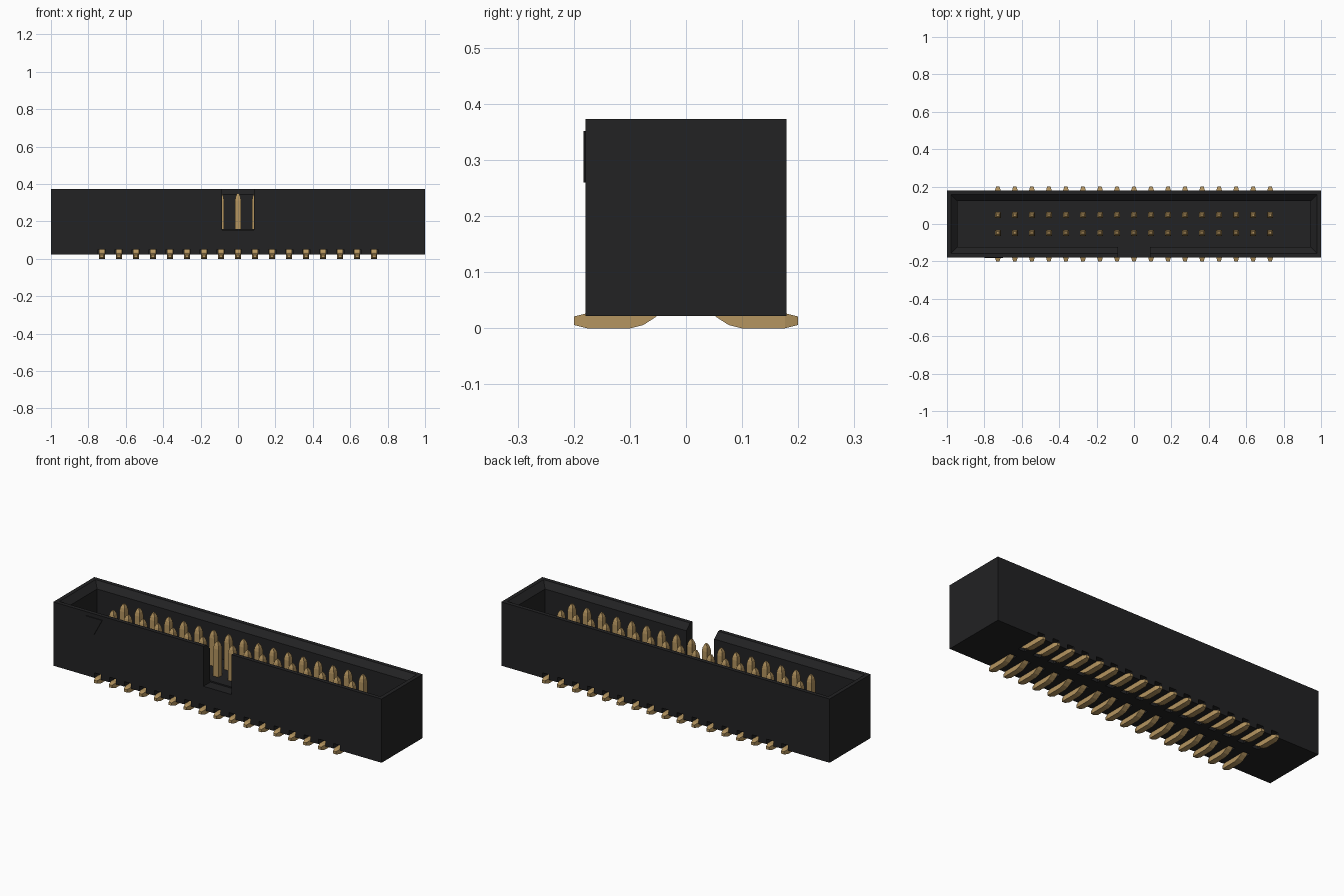
import bpy, bmesh

cube = bpy.data.objects.get("Cube")
if cube:
    bpy.data.objects.remove(cube, do_unlink=True)


def material(name, color, roughness):
    m = bpy.data.materials.new(name)
    m.use_nodes = True
    m.diffuse_color = color
    bsdf = m.node_tree.nodes["Principled BSDF"]
    bsdf.inputs["Base Color"].default_value = color
    bsdf.inputs["Roughness"].default_value = roughness
    return m


BLACK = material("black plastic", (0.016, 0.016, 0.017, 1), 0.6)
GOLD = material("gold metal", (0.46, 0.30, 0.115, 1), 0.5)


def loft(bm, rings):
    """Skin equal-length point rings and cap both ends."""
    loops = [[bm.verts.new(p) for p in ring] for ring in rings]
    n = len(loops[0])
    for a, b in zip(loops, loops[1:]):
        for i in range(n):
            j = (i + 1) % n
            bm.faces.new((a[i], a[j], b[j], b[i]))
    bm.faces.new(loops[0][::-1])
    bm.faces.new(loops[-1])


def rect(cx, cy, hx, hy, z):
    return [(cx - hx, cy - hy, z), (cx + hx, cy - hy, z),
            (cx + hx, cy + hy, z), (cx - hx, cy + hy, z)]


def box(bm, cx, cy, hx, hy, z0, z1):
    loft(bm, [rect(cx, cy, hx, hy, z0), rect(cx, cy, hx, hy, z1)])


def finish(bm, name, mat):
    bmesh.ops.recalc_face_normals(bm, faces=bm.faces)
    me = bpy.data.meshes.new(name)
    bm.to_mesh(me)
    bm.free()
    me.materials.append(mat)
    ob = bpy.data.objects.new(name, me)
    bpy.context.collection.objects.link(ob)
    return ob


def cut(target, bm, name):
    """Subtract a mesh from the target, then drop the cutter."""
    cutter = finish(bm, name, BLACK)
    cutter.hide_render = True
    mod = target.modifiers.new(name, "BOOLEAN")
    mod.operation = "DIFFERENCE"
    mod.solver = "EXACT"
    mod.object = cutter
    bpy.context.view_layer.objects.active = target
    bpy.ops.object.modifier_apply(modifier=mod.name)
    bpy.data.objects.remove(cutter, do_unlink=True)


HALF_Y, BOTTOM, TOP, FLOOR = 0.179, 0.022, 0.373, 0.16
COLUMNS, PITCH, ROW_Y = 17, 0.091, 0.047
PIN = 0.016  # half width of a pin
columns = [(i - (COLUMNS - 1) / 2) * PITCH for i in range(COLUMNS)]

# Shrouded housing
bm = bmesh.new()
box(bm, 0, 0, 1, HALF_Y, BOTTOM, TOP)
housing = finish(bm, "housing", BLACK)

# Cavity with a sloped lead-in around the rim
bm = bmesh.new()
levels = [(0.055, FLOOR), (0.055, TOP - 0.03), (0.022, TOP), (0.022, TOP + 0.05)]
loft(bm, [rect(0, 0, 1 - w, HALF_Y - w, z) for w, z in levels])
cut(housing, bm, "cavity_cutter")

# Key notch through the front wall
bm = bmesh.new()
box(bm, 0, -0.17, 0.085, 0.052, 0.153, TOP + 0.06)
cut(housing, bm, "notch_cutter")

# Relief slots above the solder leads
bm = bmesh.new()
for x in columns:
    for side in (-1, 1):
        box(bm, x, side * 0.14, 0.02, 0.11, 0, 0.05)
cut(housing, bm, "slot_cutter")

# First-pin triangle on the front wall
bm = bmesh.new()
triangle = [(-0.8, 0.352), (-0.7, 0.352), (-0.75, 0.26)]
loft(bm, [[(x, y, z) for x, z in triangle] for y in (-HALF_Y + 0.002, -HALF_Y - 0.004)])
finish(bm, "pin_one_mark", BLACK)

# Contact pins with tapered tips
bm = bmesh.new()
tip = [(PIN, 0.045), (PIN, 0.312), (0.013, 0.33), (0.006, 0.348)]
for x in columns:
    for side in (-1, 1):
        loft(bm, [rect(x, side * ROW_Y, w, w, z) for w, z in tip])
finish(bm, "contact_pins", GOLD)

# Bent solder leads, as (inner/outer bend, z) pairs swept from pin to tip
bm = bmesh.new()
path = [((0.031, 0.052), (0.063, 0.052)), ((0.038, 0.036), (0.066, 0.043)),
        ((0.054, 0.02), (0.073, 0.034)), ((0.076, 0.006), (0.086, 0.028)),
        ((0.1, 0), (0.1, 0.027)), ((0.176, 0), (0.176, 0.027)),
        ((0.2, 0.006), (0.2, 0.021))]
for x in columns:
    for side in (-1, 1):
        rings = []
        for k, ((y0, z0), (y1, z1)) in enumerate(path):
            w = 0.009 if k == len(path) - 1 else PIN
            rings.append([(x - w, side * y0, z0), (x + w, side * y0, z0),
                          (x + w, side * y1, z1), (x - w, side * y1, z1)])
        loft(bm, rings)
finish(bm, "solder_leads", GOLD)
